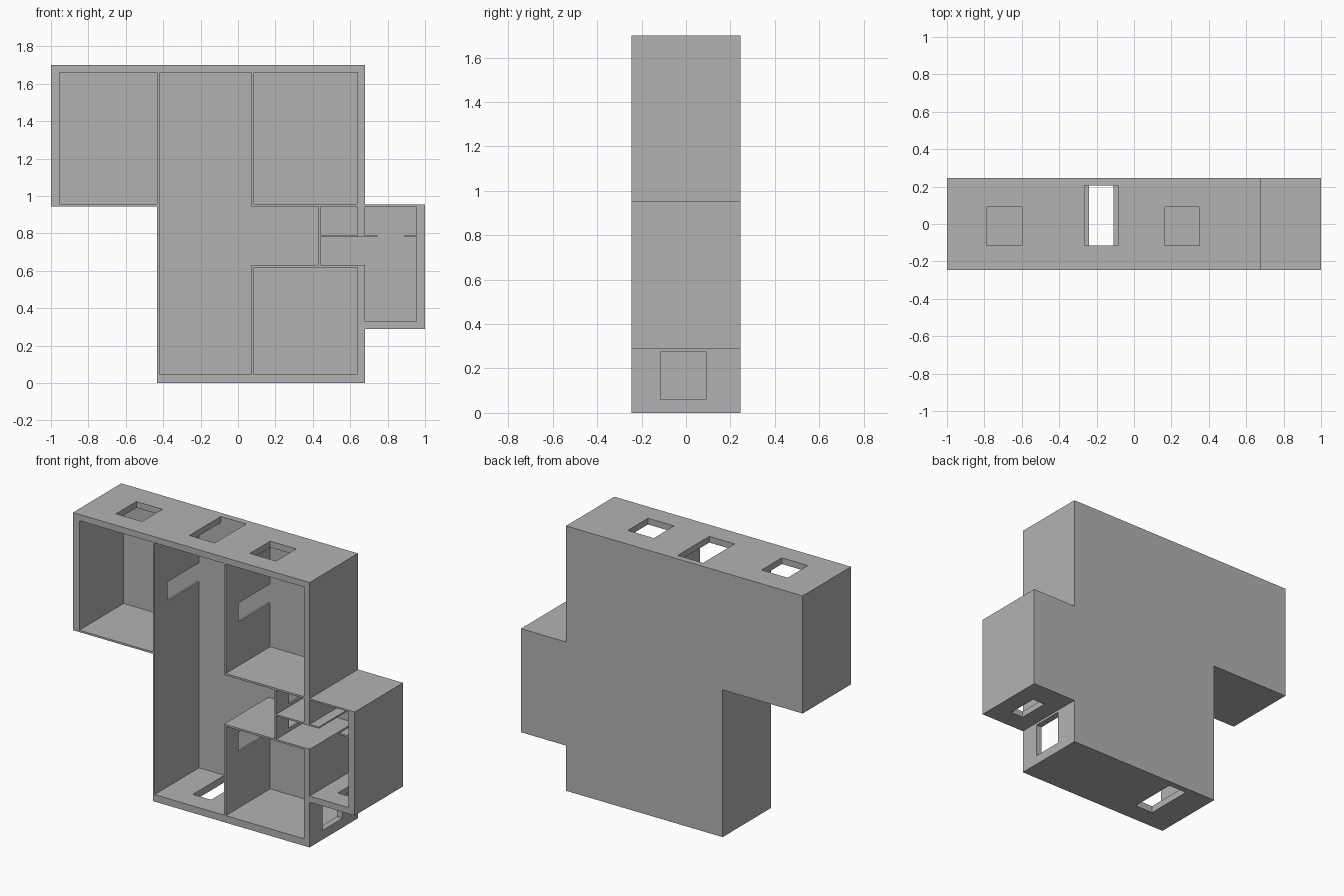
import bpy
import bmesh

cube = bpy.data.objects.get("Cube")
if cube:
    bpy.data.objects.remove(cube, do_unlink=True)

FRONT, FLOOR, BACK = -0.245, 0.205, 0.245

grey = bpy.data.materials.new("plain_grey")
grey.use_nodes = True
colour = (0.45, 0.45, 0.45, 1)
grey.diffuse_color = colour
grey.node_tree.nodes["Principled BSDF"].inputs["Base Color"].default_value = colour


def rect(x0, x1, z0, z1):
    return [(x0, z0), (x1, z0), (x1, z1), (x0, z1)]


def prism(name, outline, y0, y1):
    """Extrude an x-z outline from y0 to y1."""
    bm = bmesh.new()
    face = bm.faces.new([bm.verts.new((x, y0, z)) for x, z in outline])
    ext = bmesh.ops.extrude_face_region(bm, geom=[face])
    verts = [v for v in ext["geom"] if isinstance(v, bmesh.types.BMVert)]
    bmesh.ops.translate(bm, verts=verts, vec=(0, y1 - y0, 0))
    bmesh.ops.recalc_face_normals(bm, faces=bm.faces)
    mesh = bpy.data.meshes.new(name)
    bm.to_mesh(mesh)
    bm.free()
    mesh.materials.append(grey)
    obj = bpy.data.objects.new(name, mesh)
    bpy.context.collection.objects.link(obj)
    return obj


def cut(target, name, outline, y0, y1):
    """Subtract a prism from the target and discard the cutter."""
    cutter = prism(name, outline, y0, y1)
    cutter.hide_render = True
    mod = target.modifiers.new(name, "BOOLEAN")
    mod.operation = "DIFFERENCE"
    mod.solver = "EXACT"
    mod.object = cutter
    bpy.context.view_layer.objects.active = target
    bpy.ops.object.modifier_apply(modifier=mod.name)
    bpy.data.objects.remove(cutter, do_unlink=True)


# Solid block with the outer outline of the apartment
shell = prism("apartment_shell", [
    (-1, .945), (-.432, .945), (-.432, 0), (.68, 0), (.68, .29), (1, .29),
    (1, .955), (.68, .955), (.68, 1.7), (-1, 1.7)], FRONT, BACK)

# Rooms hollowed from the open front down to the floor slab
rooms = {
    "left_room": rect(-.955, -.432, .957, 1.66),
    "upper_right_room": rect(.085, .64, .957, 1.66),
    "lower_right_room": rect(.085, .64, .045, .618),
    "closet": rect(.442, .64, .79, .945),
    "hall": [(-.42, .045), (.073, .045), (.073, .63), (.43, .63),
             (.43, .945), (.073, .945), (.073, 1.66), (-.42, 1.66)],
    "bath": [(.442, .63), (.68, .63), (.68, .33), (.955, .33), (.955, .78),
             (.89, .78), (.89, .79), (.955, .79), (.955, .945), (.68, .945),
             (.68, .79), (.745, .79), (.745, .78), (.442, .78)],
}
for name, outline in rooms.items():
    cut(shell, name, outline, FRONT - .1, FLOOR)

# Doors reach the floor slab, windows stop at a sill
doors = {
    "top_door": rect(-.265, -.085, 1.64, 1.75),
    "bottom_door": rect(-.24, -.11, -.05, .06),
    "left_room_door": rect(-.45, -.40, 1.24, 1.36),
    "upper_right_door": rect(.06, .10, 1.24, 1.36),
    "lower_right_door": rect(.06, .10, .41, .53),
    "closet_door": rect(.42, .46, .81, .91),
    "bath_door": rect(.42, .46, .65, .75),
}
windows = {
    "left_window": rect(-.785, -.6, 1.64, 1.75),
    "right_window": rect(.165, .35, 1.64, 1.75),
    "side_window": rect(.62, .70, .06, .275),
    "bath_window": rect(.79, .88, .25, .35),
}
for name, outline in doors.items():
    cut(shell, name, outline, -.115, FLOOR)
for name, outline in windows.items():
    cut(shell, name, outline, -.115, .09)
